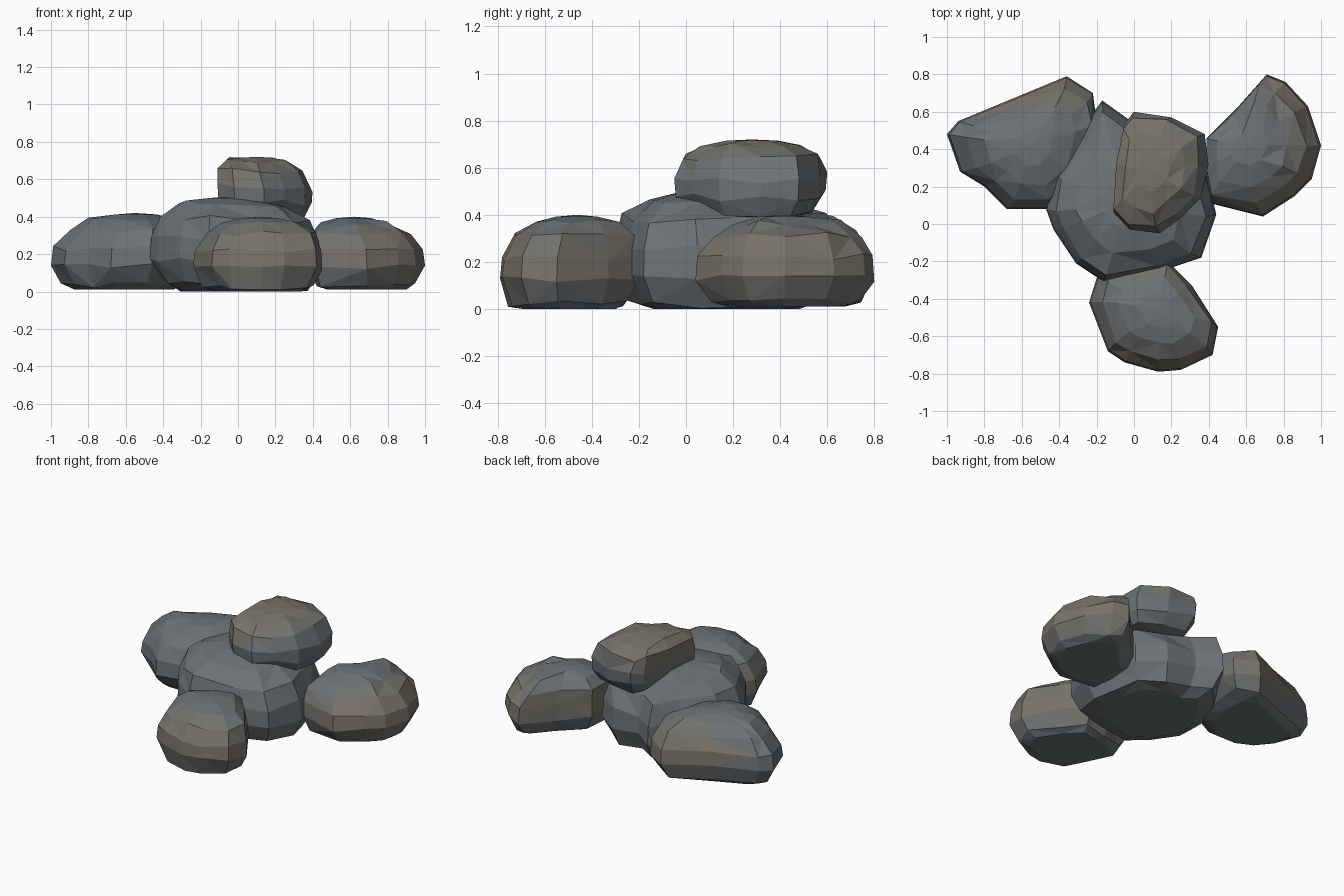
import bpy, bmesh, math, random
from mathutils import Vector

if "Cube" in bpy.data.objects:
    bpy.data.objects.remove(bpy.data.objects["Cube"])

random.seed(4)


def material(name, rgb):
    m = bpy.data.materials.new(name)
    m.diffuse_color = (*rgb, 1)
    m.use_nodes = True
    m.node_tree.nodes["Principled BSDF"].inputs["Base Color"].default_value = m.diffuse_color
    return m


SLATE = material("slate", (0.15, 0.168, 0.18))
BROWN = material("brown_stone", (0.19, 0.17, 0.14))
BLEND = material("grey_stone", (0.165, 0.165, 0.155))

# (height fraction, outline scale) from the flat underside to the domed top
GROUND = [(0, 0.66), (0.06, 0.86), (0.31, 1.0), (0.54, 0.98), (0.77, 0.85), (0.91, 0.60), (0.98, 0.30)]
MIDDLE = [(0, 0.66), (0.06, 0.86), (0.30, 1.0), (0.54, 0.985), (0.76, 0.89), (0.91, 0.62), (0.98, 0.30)]
LOAF = [(0, 0.55), (0.08, 0.80), (0.28, 0.98), (0.52, 1.0), (0.78, 0.92), (0.93, 0.66), (0.985, 0.34)]


def rock(name, outline, z0, z1, profile, brown, peak=None, tilt=0.0):
    """Loft a plan outline through the profile rings, then facet it."""
    pts = []
    for i, p in enumerate(outline):
        a, b = Vector(p), Vector(outline[(i + 1) % len(outline)])
        n = max(1, round((b - a).length / 0.26))
        pts += [a.lerp(b, k / n) for k in range(n)]
    lo = Vector((min(p.x for p in pts), min(p.y for p in pts)))
    hi = Vector((max(p.x for p in pts), max(p.y for p in pts)))
    c = (lo + hi) / 2
    top = Vector(peak) if peak else c
    bm = bmesh.new()
    rings = []
    for f, s in profile:
        mid = c.lerp(top, max(0, f - 0.5) * 2)
        ring = []
        for p in pts:
            k = s if s > 0.97 else s * random.uniform(0.95, 1.04)
            q = mid + (p - c) * k
            q.x, q.y = min(max(q.x, lo.x), hi.x), min(max(q.y, lo.y), hi.y)
            z = z0 + (z1 - z0) * f
            if 0 < f < 0.95:
                z += random.uniform(-0.015, 0.015) + tilt * (q.x - c.x)
            ring.append(bm.verts.new((q.x, q.y, max(z, z0))))
        rings.append(ring)
    n = len(pts)
    for r, (a, b) in enumerate(zip(rings, rings[1:])):
        for i in range(n):
            j = (i + 1) % n
            if (i + r) % 3:
                bm.faces.new((a[i], a[j], b[j]))
                bm.faces.new((a[i], b[j], b[i]))
            else:
                bm.faces.new((a[i], a[j], b[i]))
                bm.faces.new((a[j], b[j], b[i]))
    bm.faces.new(rings[0][::-1])
    apex = bm.verts.new((top.x, top.y, z1))
    for i in range(n):
        bm.faces.new((rings[-1][i], rings[-1][(i + 1) % n], apex))
    # merge crowded points near the top into larger facets
    bmesh.ops.remove_doubles(bm, verts=bm.verts, dist=0.045)
    bmesh.ops.recalc_face_normals(bm, faces=bm.faces)
    # brown weathering
    for f in bm.faces:
        m = f.calc_center_median()
        d = brown(m, (m.z - z0) / (z1 - z0))
        f.material_index = 1 if d > 0.7 else 2 if d > 0.4 else 0
    me = bpy.data.meshes.new(name)
    bm.to_mesh(me)
    bm.free()
    for mat in (SLATE, BROWN, BLEND):
        me.materials.append(mat)
    ob = bpy.data.objects.new(name, me)
    bpy.context.collection.objects.link(ob)


def side_band(m, f):
    return 1 - abs(f - 0.5) * 1.7 + 0.15 * math.sin(m.x * 9)


# large middle boulder
rock("middle_boulder",
     [(-0.47, 0.08), (-0.44, 0.28), (-0.29, 0.50), (-0.17, 0.66), (-0.03, 0.56), (0.18, 0.54),
      (0.34, 0.42), (0.40, 0.22), (0.44, 0.05), (0.36, -0.18), (0.15, -0.25), (-0.16, -0.31),
      (-0.31, -0.21), (-0.43, -0.03)], 0.0, 0.51, MIDDLE, lambda m, f: 0, (-0.03, 0.13), -0.04)

# back left boulder
rock("left_boulder",
     [(-1.0, 0.48), (-0.94, 0.55), (-0.36, 0.79), (-0.22, 0.70), (-0.20, 0.55), (-0.27, 0.25),
      (-0.46, 0.08), (-0.68, 0.08), (-0.80, 0.20), (-0.93, 0.28)],
     0.01, 0.42, GROUND, lambda m, f: side_band(m, f) if m.y > 0.6 else 0, (-0.55, 0.42))

# back right boulder
rock("right_boulder",
     [(0.39, 0.46), (0.55, 0.62), (0.71, 0.80), (0.81, 0.76), (0.93, 0.63), (1.0, 0.42),
      (0.95, 0.24), (0.86, 0.15), (0.69, 0.04), (0.41, 0.11), (0.38, 0.28)],
     0.01, 0.40, GROUND, side_band, (0.62, 0.42))

# front boulder
rock("front_boulder",
     [(-0.24, -0.42), (-0.20, -0.29), (0.0, -0.23), (0.18, -0.20), (0.31, -0.33), (0.45, -0.55),
      (0.42, -0.70), (0.25, -0.78), (0.13, -0.79), (-0.05, -0.74), (-0.14, -0.68)],
     0.0, 0.40, GROUND, side_band, (0.12, -0.46))

# boulder resting on top
rock("top_boulder",
     [(-0.11, 0.06), (-0.08, 0.32), (-0.05, 0.53), (0.0, 0.60), (0.20, 0.57), (0.38, 0.48),
      (0.40, 0.32), (0.36, 0.14), (0.25, 0.03), (0.14, -0.05), (-0.02, -0.03)],
     0.39, 0.72, LOAF, lambda m, f: 1.3 * (f - 0.2) - 1.2 * (m.x - 0.08), (0.10, 0.28), -0.06)
